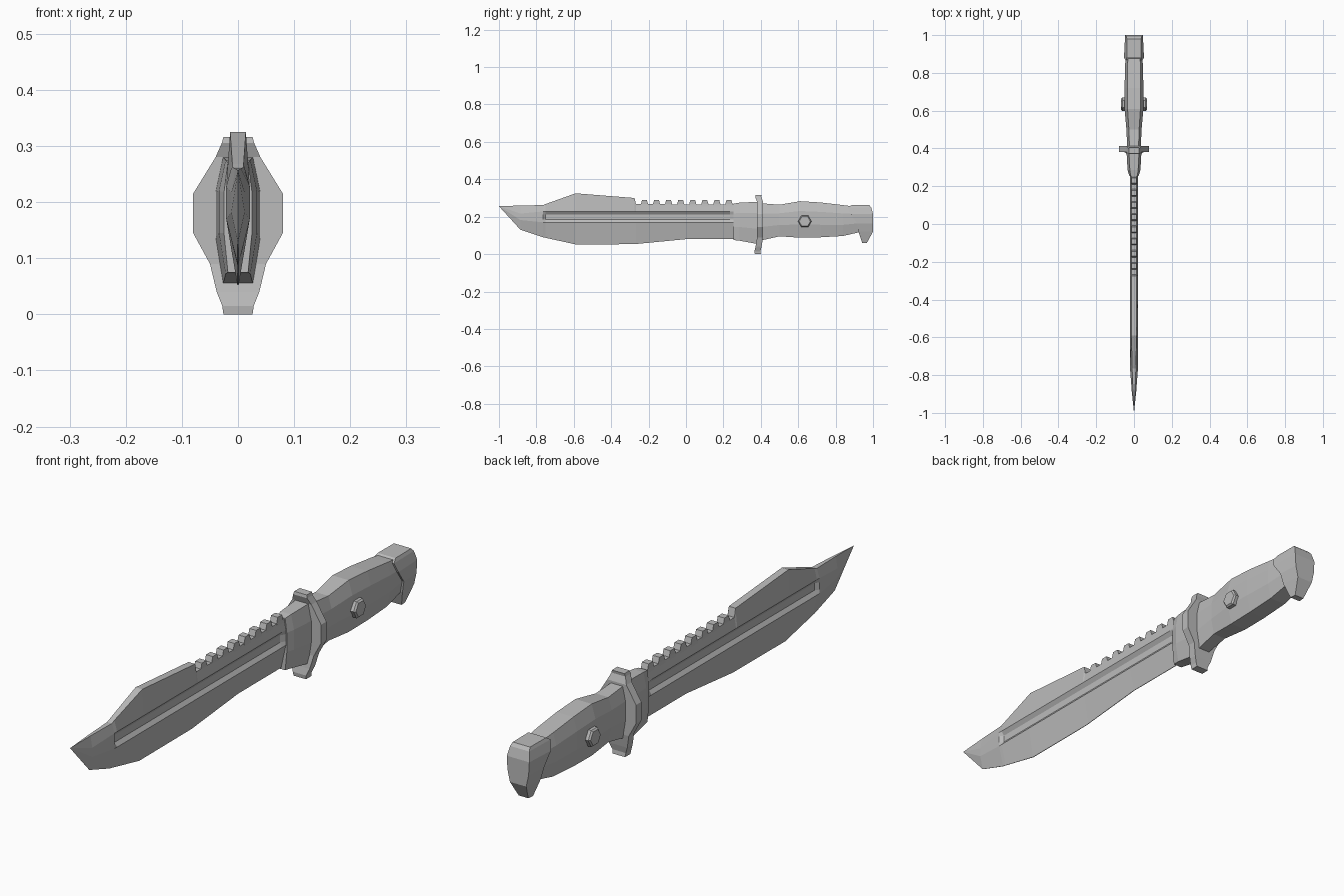
import bpy
import bmesh
import math

default_cube = bpy.data.objects.get("Cube")
if default_cube:
    bpy.data.objects.remove(default_cube, do_unlink=True)

# One plain steel colour for every part
steel = bpy.data.materials.new("grey steel")
steel.use_nodes = True
grey = (0.5, 0.5, 0.5, 1)
steel.diffuse_color = grey
steel.node_tree.nodes["Principled BSDF"].inputs["Base Color"].default_value = grey


def loft(name, rings):
    """Skin a list of equally sized point rings and close both ends."""
    mesh = bpy.data.meshes.new(name)
    bm = bmesh.new()
    loops = [[bm.verts.new(point) for point in ring] for ring in rings]
    for first, second in zip(loops, loops[1:]):
        count = len(first)
        for i in range(count):
            j = (i + 1) % count
            bm.faces.new((first[i], first[j], second[j], second[i]))
    bm.faces.new(loops[0])
    bm.faces.new(loops[-1])
    bmesh.ops.remove_doubles(bm, verts=bm.verts, dist=0.0001)
    bmesh.ops.recalc_face_normals(bm, faces=bm.faces)
    bm.to_mesh(mesh)
    bm.free()
    mesh.materials.append(steel)
    obj = bpy.data.objects.new(name, mesh)
    bpy.context.scene.collection.objects.link(obj)
    return obj


def mirrored_ring(y, half):
    """Turn a right-hand half outline of (x, z) into a full ring at y."""
    right = [(x, y, z) for x, z in half]
    left = [(-x, y, z) for x, z in reversed(half)]
    return right + left


def eight_sided(y, top, bottom, width, flat):
    """Octagonal grip section with flat top and bottom."""
    height = top - bottom
    half = [(flat, top), (width, top - height * 0.27),
            (width, bottom + height * 0.36), (flat, bottom)]
    return mirrored_ring(y, half)


def slab_ring(z, front, back, front_width, back_width):
    """Horizontal four-cornered section."""
    return [(-front_width, front, z), (front_width, front, z),
            (back_width, back, z), (-back_width, back, z)]


def blade_ring(y, top, bottom, width, spine, groove=0, spread=1):
    """Blade section: spine, fuller channel, then the cutting edge."""
    middle = 0.2 if spread else top
    inner = width - groove

    def level(offset):
        return middle + offset * spread

    half = [(spine, top), (width, level(0.028)), (inner, level(0.012)),
            (inner, level(-0.015)), (width, level(-0.03)),
            (spine * 0.08, bottom)]
    return mirrored_ring(y, half)


# Blade with a recessed fuller on each side
thick, back, depth = 0.021, 0.014, 0.011
loft("blade", [
    blade_ring(-1, 0.256, 0.256, 0, 0, spread=0),
    blade_ring(-0.885, 0.26, 0.13, 0.012, 0.005, spread=0.6),
    blade_ring(-0.765, 0.262, 0.09, thick, 0.01),
    blade_ring(-0.75, 0.268, 0.087, thick, 0.01, depth),
    blade_ring(-0.59, 0.325, 0.052, thick, back, depth),
    blade_ring(-0.275, 0.3, 0.053, thick, back, depth),
    blade_ring(-0.268, 0.268, 0.054, thick, back, depth),
    blade_ring(0, 0.266, 0.08, thick, back, depth),
    blade_ring(0.235, 0.266, 0.08, thick, back, depth),
    blade_ring(0.255, 0.266, 0.08, thick, back),
    blade_ring(0.3, 0.266, 0.08, thick, back),
])

# Row of saw teeth along the spine
for i in range(8):
    y = -0.222 + i * 0.0645
    loft("saw_tooth_" + str(i + 1), [
        slab_ring(0.255, y - 0.021, y + 0.021, 0.016, 0.016),
        slab_ring(0.268, y - 0.019, y + 0.019, back, back),
        slab_ring(0.288, y - 0.013, y + 0.013, back, back),
    ])

# Collar that wraps the root of the blade
loft("collar", [
    eight_sided(0.255, 0.27, 0.075, 0.025, 0.018),
    eight_sided(0.285, 0.275, 0.072, 0.034, 0.022),
    eight_sided(0.39, 0.28, 0.053, 0.04, 0.027),
])

# Cross guard with both tips leaning forward
guard_levels = [
    (0, 0.026, -0.012), (0.015, 0.028, -0.014), (0.04, 0.038, -0.008),
    (0.09, 0.05, 0), (0.145, 0.08, 0), (0.215, 0.08, 0),
    (0.28, 0.04, 0), (0.305, 0.029, -0.01), (0.316, 0.026, -0.008),
]
loft("guard", [slab_ring(z, 0.38 + lean, 0.412 + lean, width, width)
               for z, width, lean in guard_levels])

# Faceted handle
loft("handle", [
    eight_sided(0.4, 0.272, 0.073, 0.036, 0.024),
    eight_sided(0.5, 0.264, 0.095, 0.04, 0.027),
    eight_sided(0.61, 0.283, 0.088, 0.05, 0.034),
    eight_sided(0.72, 0.276, 0.09, 0.05, 0.035),
    eight_sided(0.84, 0.262, 0.097, 0.047, 0.034),
    eight_sided(0.93, 0.25, 0.118, 0.042, 0.03),
])

# Pommel with a hooked lower beak
loft("pommel", [
    slab_ring(0.06, 0.942, 0.967, 0.022, 0.02),
    slab_ring(0.12, 0.922, 1, 0.04, 0.034),
    slab_ring(0.165, 0.916, 1, 0.05, 0.044),
    slab_ring(0.215, 0.88, 1, 0.053, 0.047),
    slab_ring(0.25, 0.867, 0.99, 0.043, 0.04),
    slab_ring(0.262, 0.885, 0.98, 0.037, 0.036),
])


def hexagon(x, radius):
    """Six-sided ring facing sideways at the bolt position."""
    turns = [math.tau * i / 6 for i in range(6)]
    return [(x, 0.635 + radius * math.cos(a), 0.175 + radius * math.sin(a))
            for a in turns]


# Hexagonal bolt through the handle
loft("handle_bolt", [hexagon(-0.068, 0.03), hexagon(-0.062, 0.036),
                     hexagon(0.062, 0.036), hexagon(0.068, 0.03)])
